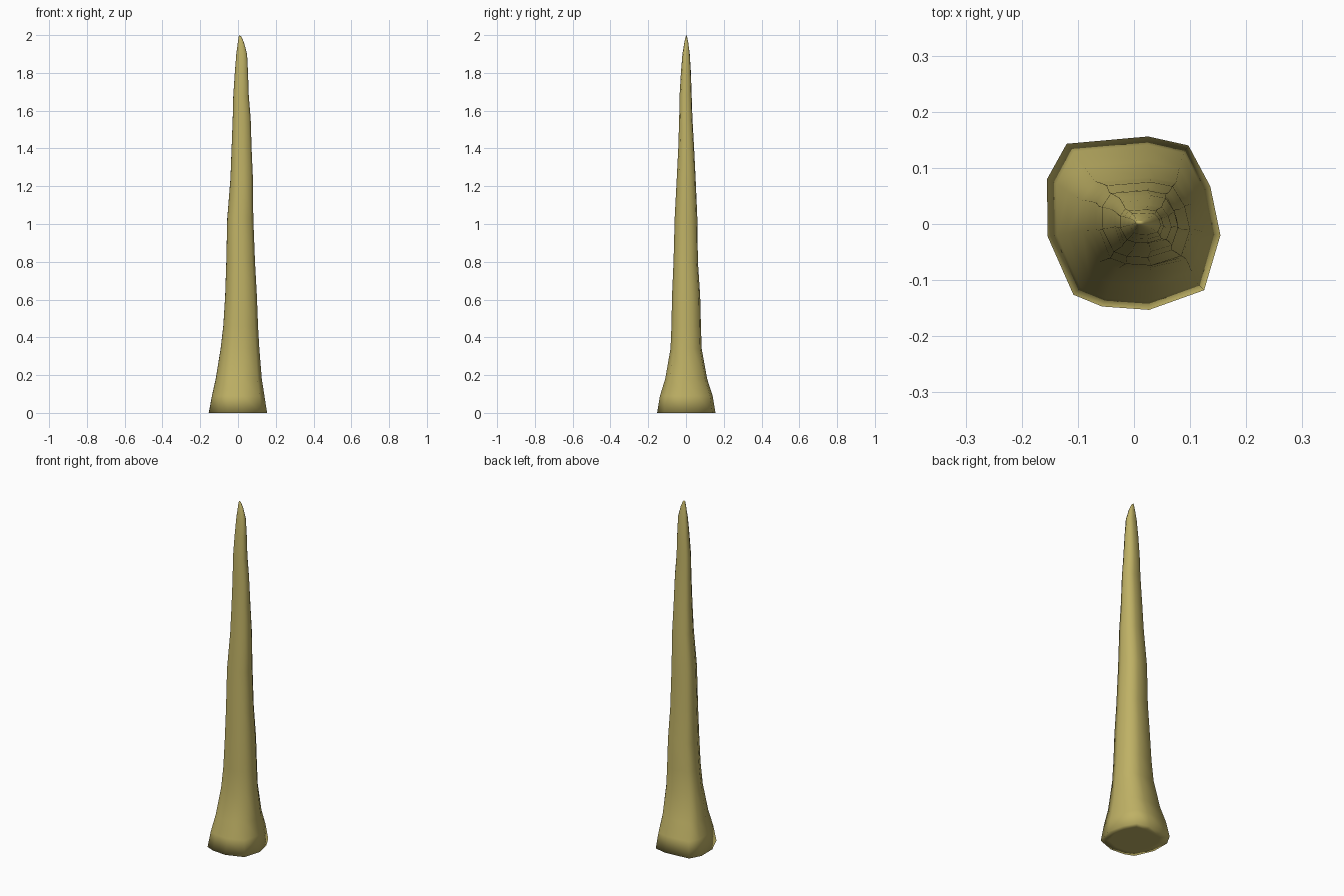
import bpy
import bmesh

cube = bpy.data.objects.get("Cube")
if cube:
    bpy.data.objects.remove(cube, do_unlink=True)

# Horn material
horn_mat = bpy.data.materials.new("olive horn")
horn_mat.use_nodes = True
colour = (0.52, 0.44, 0.13, 1.0)
horn_mat.diffuse_color = colour
bsdf = horn_mat.node_tree.nodes["Principled BSDF"]
bsdf.inputs["Base Color"].default_value = colour
bsdf.inputs["Roughness"].default_value = 0.8

# Uneven, squarish cross-section at the foot
SECTION = [(-0.12, 0.143), (0.025, 0.156), (0.097, 0.14), (0.136, 0.067),
           (0.154, -0.02), (0.125, -0.118), (0.027, -0.153), (-0.057, -0.147),
           (-0.108, -0.126), (-0.154, -0.022), (-0.155, 0.08)]

# Height, then left/right and front/back limits of each ring
RINGS = [
    (0.00, -0.115, 0.115, -0.115, 0.115),   # inset ring of the underside
    (0.00, -0.155, 0.154, -0.153, 0.156),
    (0.09, -0.138, 0.140, -0.138, 0.141),
    (0.18, -0.118, 0.126, -0.110, 0.112),
    (0.34, -0.092, 0.113, -0.082, 0.083),
    (0.46, -0.078, 0.106, -0.077, 0.079),
    (0.62, -0.068, 0.100, -0.074, 0.075),
    (0.80, -0.062, 0.090, -0.066, 0.063),
    (1.03, -0.057, 0.081, -0.060, 0.060),
    (1.24, -0.040, 0.079, -0.049, 0.051),
    (1.40, -0.034, 0.072, -0.041, 0.043),
    (1.56, -0.028, 0.067, -0.036, 0.034),
    (1.68, -0.025, 0.057, -0.034, 0.030),
    (1.80, -0.017, 0.053, -0.027, 0.026),
    (1.90, -0.009, 0.048, -0.019, 0.020),
    (1.96, -0.001, 0.032, -0.009, 0.012),
    (1.99, 0.003, 0.019, -0.002, 0.006),
]


def fit(value, low, high, new_low, new_high):
    return new_low + (value - low) / (high - low) * (new_high - new_low)


bm = bmesh.new()
loops = [[bm.verts.new((fit(x, -0.155, 0.154, x0, x1),
                        fit(y, -0.153, 0.156, y0, y1), z)) for x, y in SECTION]
         for z, x0, x1, y0, y1 in RINGS]
n = len(SECTION)

# Skin between neighbouring rings
for low, high in zip(loops, loops[1:]):
    for i in range(n):
        j = (i + 1) % n
        bm.faces.new((low[i], low[j], high[j], high[i]))

# Underside and pointed tip
bm.faces.new(loops[0])
tip = bm.verts.new((0.008, 0.003, 2.0))
for i in range(n):
    bm.faces.new((loops[-1][i], loops[-1][(i + 1) % n], tip))

bmesh.ops.recalc_face_normals(bm, faces=bm.faces)
for face in bm.faces:
    face.smooth = True

mesh = bpy.data.meshes.new("horn_spike")
bm.to_mesh(mesh)
bm.free()
mesh.materials.append(horn_mat)
horn = bpy.data.objects.new("horn_spike", mesh)
bpy.context.collection.objects.link(horn)
